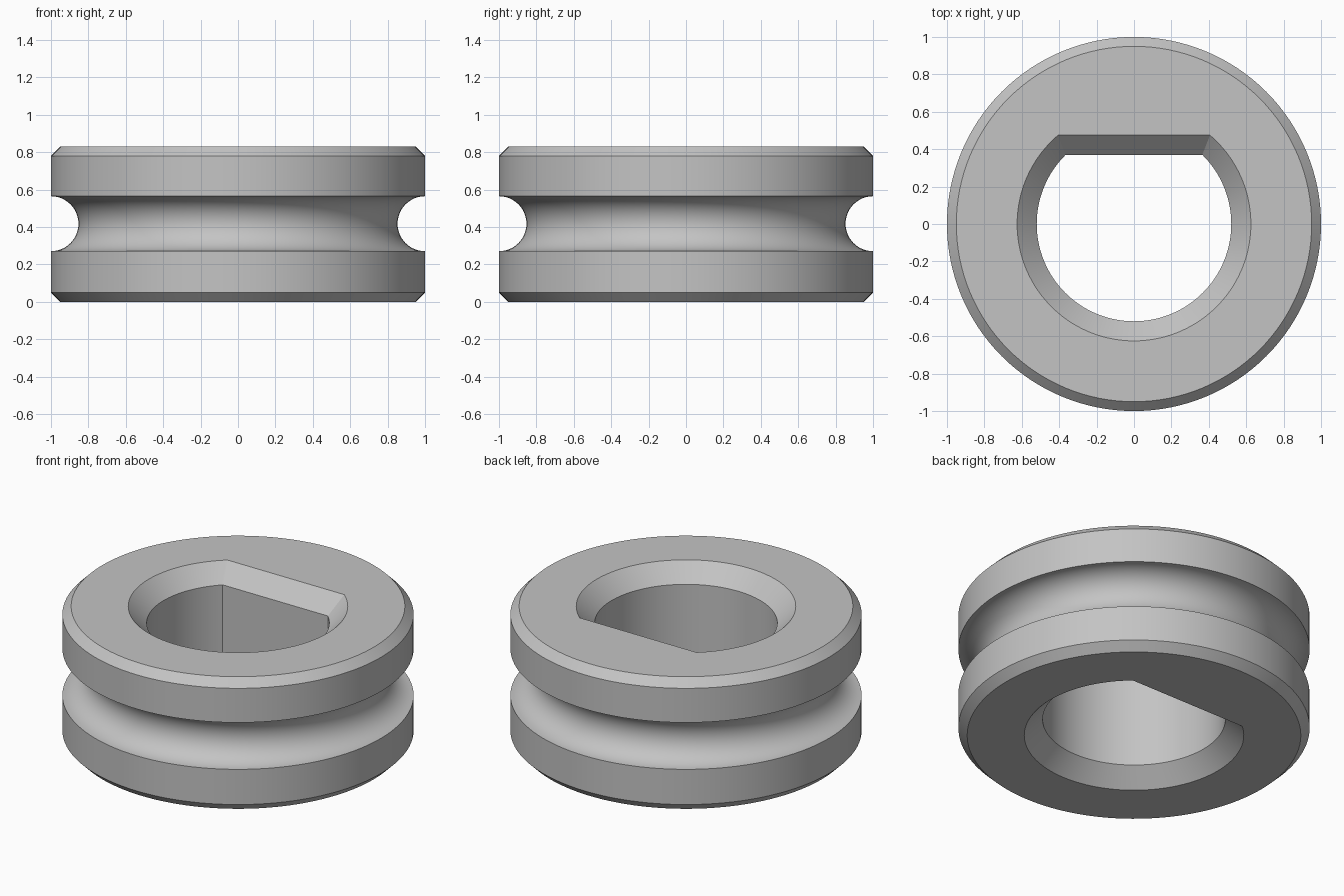
import bpy, bmesh
from math import pi, sin, cos, asin, radians

cube = bpy.data.objects.get("Cube")
if cube:
    bpy.data.objects.remove(cube)

SEGS = 128            # steps around every ring
FLAT = SEGS // 4      # steps spent on the flat side of the bore
HEIGHT = 0.83
BEVEL = 0.05
GROOVE = 0.147
BORE, BORE_FLAT, BORE_BEVEL = 0.52, 0.37, 0.105

grey = bpy.data.materials.new("plain grey")
grey.use_nodes = True
colour = (0.55, 0.55, 0.55, 1)
grey.diffuse_color = colour
grey.node_tree.nodes["Principled BSDF"].inputs["Base Color"].default_value = colour


def round_ring(r, z):
    """Circle that starts at the right-hand corner of the bore flat."""
    angles = [pi / 4 + 2 * pi * i / SEGS for i in range(SEGS)]
    return [(r * cos(a), r * sin(a), z) for a in angles]


def bore_ring(grow, z):
    """D-shaped loop: straight across the back, then the round arc."""
    r, y = BORE + grow, BORE_FLAT + grow
    corner = asin(y / r)
    x = r * cos(corner)
    points = [(x - 2 * x * i / FLAT, y, z) for i in range(FLAT)]
    arc = SEGS - FLAT
    sweep = pi + 2 * corner
    for i in range(arc):
        a = pi - corner + sweep * i / arc
        points.append((r * cos(a), r * sin(a), z))
    return points


# Outer profile from bottom to top, with the half-round groove
rings = [round_ring(1 - BEVEL, 0), round_ring(1, BEVEL)]
for i in range(25):
    a = pi * i / 24
    rings.append(round_ring(1 - GROOVE * sin(a), HEIGHT / 2 + 0.003 - GROOVE * cos(a)))
rings += [round_ring(1, HEIGHT - BEVEL), round_ring(1 - BEVEL, HEIGHT)]

# Bore from top to bottom, countersunk at both ends
rings += [bore_ring(BORE_BEVEL, HEIGHT), bore_ring(0, HEIGHT - BORE_BEVEL),
          bore_ring(0, BORE_BEVEL), bore_ring(BORE_BEVEL, 0)]

# Skin the closed sequence of rings
bm = bmesh.new()
loops = [[bm.verts.new(p) for p in ring] for ring in rings]
for k, low in enumerate(loops):
    high = loops[(k + 1) % len(loops)]
    for i in range(SEGS):
        j = (i + 1) % SEGS
        bm.faces.new((low[i], low[j], high[j], high[i]))
bmesh.ops.recalc_face_normals(bm, faces=bm.faces)

mesh = bpy.data.meshes.new("grooved_ring")
bm.to_mesh(mesh)
bm.free()
mesh.materials.append(grey)
ring_object = bpy.data.objects.new("grooved_ring", mesh)
bpy.context.collection.objects.link(ring_object)

bpy.ops.object.select_all(action='DESELECT')
ring_object.select_set(True)
bpy.context.view_layer.objects.active = ring_object
bpy.ops.object.shade_smooth_by_angle(angle=radians(20))
